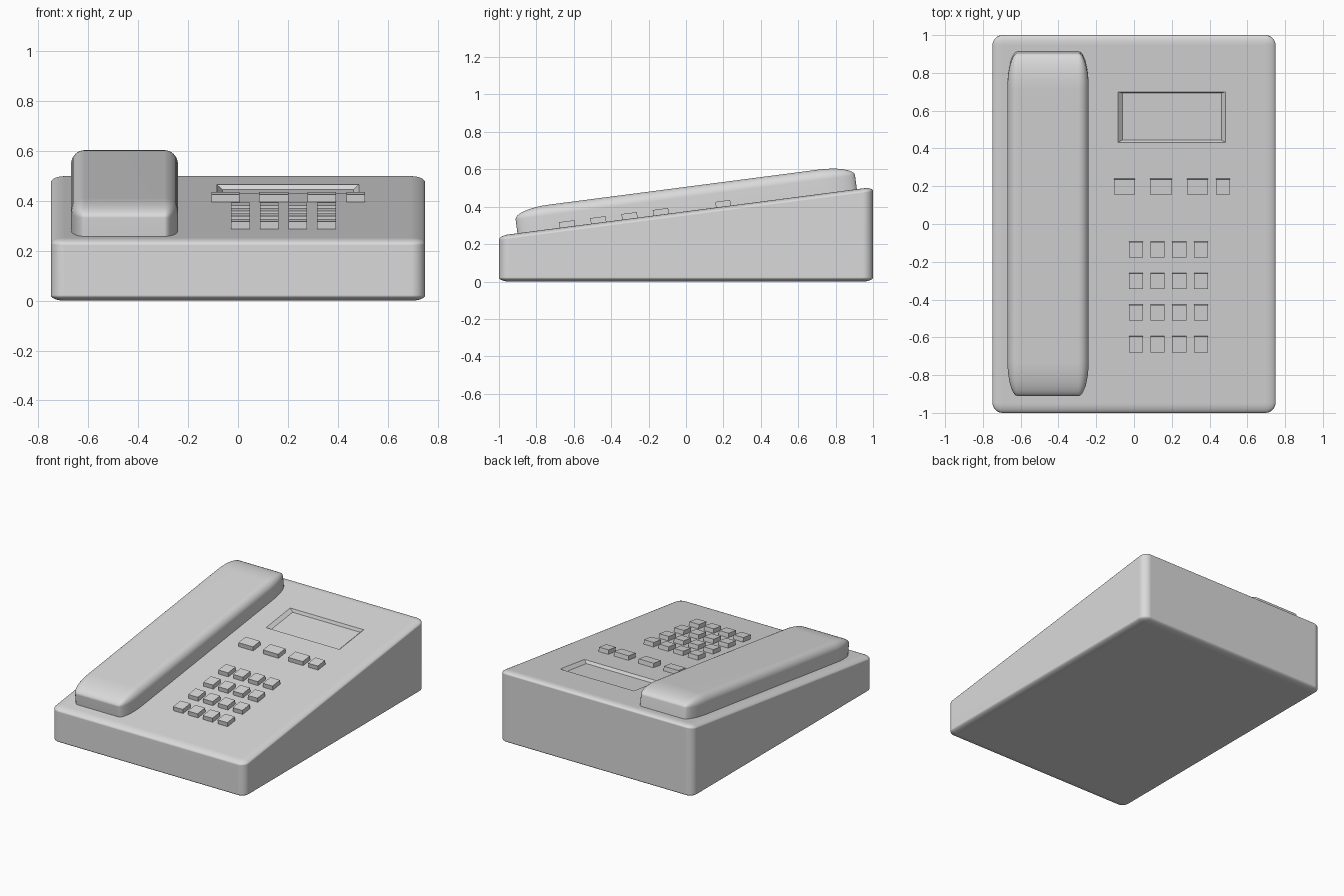
import bpy, bmesh, math
from mathutils import Matrix, Vector

cube = bpy.data.objects.get("Cube")
if cube:
    bpy.data.objects.remove(cube, do_unlink=True)

SLOPE, MID = 0.13, 0.375
TILT = math.atan(SLOPE)

grey = bpy.data.materials.new("light_grey")
grey.use_nodes = True
colour = (0.7, 0.7, 0.7, 1)
grey.diffuse_color = colour
grey.node_tree.nodes["Principled BSDF"].inputs["Base Color"].default_value = colour


def on_slope(x, y):
    """Frame lying on the sloped top at plan position x, y."""
    return Matrix.Translation((x, y, MID + SLOPE * y)) @ Matrix.Rotation(TILT, 4, 'X')


def box(size, base=0.0):
    """Box centred in x and y, with its underside at base."""
    bm = bmesh.new()
    bmesh.ops.create_cube(bm, size=1)
    for v in bm.verts:
        v.co = Vector((v.co.x * size[0], v.co.y * size[1], base + (v.co.z + 0.5) * size[2]))
    return bm


def stretched_bevel(bm, edges, offset, stretch):
    """Round edges in stretched space so the rounding becomes elliptical."""
    bmesh.ops.scale(bm, vec=[1 / s for s in stretch], verts=bm.verts)
    bmesh.ops.bevel(bm, geom=edges, offset=offset, segments=8, profile=0.5,
                    affect='EDGES', clamp_overlap=True)
    bmesh.ops.scale(bm, vec=stretch, verts=bm.verts)


def make(name, bm, matrix=Matrix()):
    bmesh.ops.transform(bm, matrix=matrix, verts=bm.verts)
    bmesh.ops.recalc_face_normals(bm, faces=bm.faces)
    mesh = bpy.data.meshes.new(name)
    bm.to_mesh(mesh)
    bm.free()
    mesh.materials.append(grey)
    ob = bpy.data.objects.new(name, mesh)
    bpy.context.collection.objects.link(ob)
    return ob


def activate(ob):
    bpy.ops.object.select_all(action='DESELECT')
    ob.select_set(True)
    bpy.context.view_layer.objects.active = ob


def smooth(ob):
    activate(ob)
    bpy.ops.object.shade_smooth_by_angle(angle=math.radians(35))
    weighted = ob.modifiers.new("even_shading", 'WEIGHTED_NORMAL')
    weighted.keep_sharp = True


# Wedge-shaped body
bm = box((1.5, 2, 1))
for v in bm.verts:
    if v.co.z > 0.5:
        v.co.z = MID + SLOPE * v.co.y
stretched_bevel(bm, bm.edges[:], 0.055, (1, 1, 0.4))
body = make("body", bm)

# Sunken display with sloping sides
bm = box((0.57, 0.27, 0.04), -0.02)
for v in bm.verts:
    if v.co.z < -0.01:
        v.co.x *= 0.92
        v.co.y *= 0.93
    else:
        v.co.x *= 1.08
        v.co.y *= 1.07
cutter = make("display_cutter", bm, on_slope(0.2, 0.566))
cutter.hide_render = True
cut = body.modifiers.new("display_recess", 'BOOLEAN')
cut.operation = 'DIFFERENCE'
cut.solver = 'EXACT'
cut.object = cutter
activate(body)
bpy.ops.object.modifier_apply(modifier=cut.name)
bpy.data.objects.remove(cutter, do_unlink=True)
smooth(body)

# Handset: rounded everywhere but along its underside
bm = box((0.43, 1.83, 0.13))
upper = [e for e in bm.edges if max(v.co.z for v in e.verts) > 0.01]
stretched_bevel(bm, upper, 0.055, (1, 3.4, 1))
smooth(make("handset", bm, on_slope(-0.455, 0.006)))


def button(name, x, y, width, depth):
    make(name, box((width, depth, 0.04), -0.01), on_slope(x, y))


# Keypad
for row in range(4):
    for col in range(4):
        button(f"number_key_{row}_{col}", 0.01 + 0.115 * col, -0.133 - 0.167 * row,
               0.075, 0.083)

# Function keys
for i, (x, width) in enumerate([(-0.05, 0.113), (0.143, 0.117), (0.336, 0.113), (0.472, 0.075)]):
    button(f"function_key_{i}", x, 0.2, width, 0.08)
